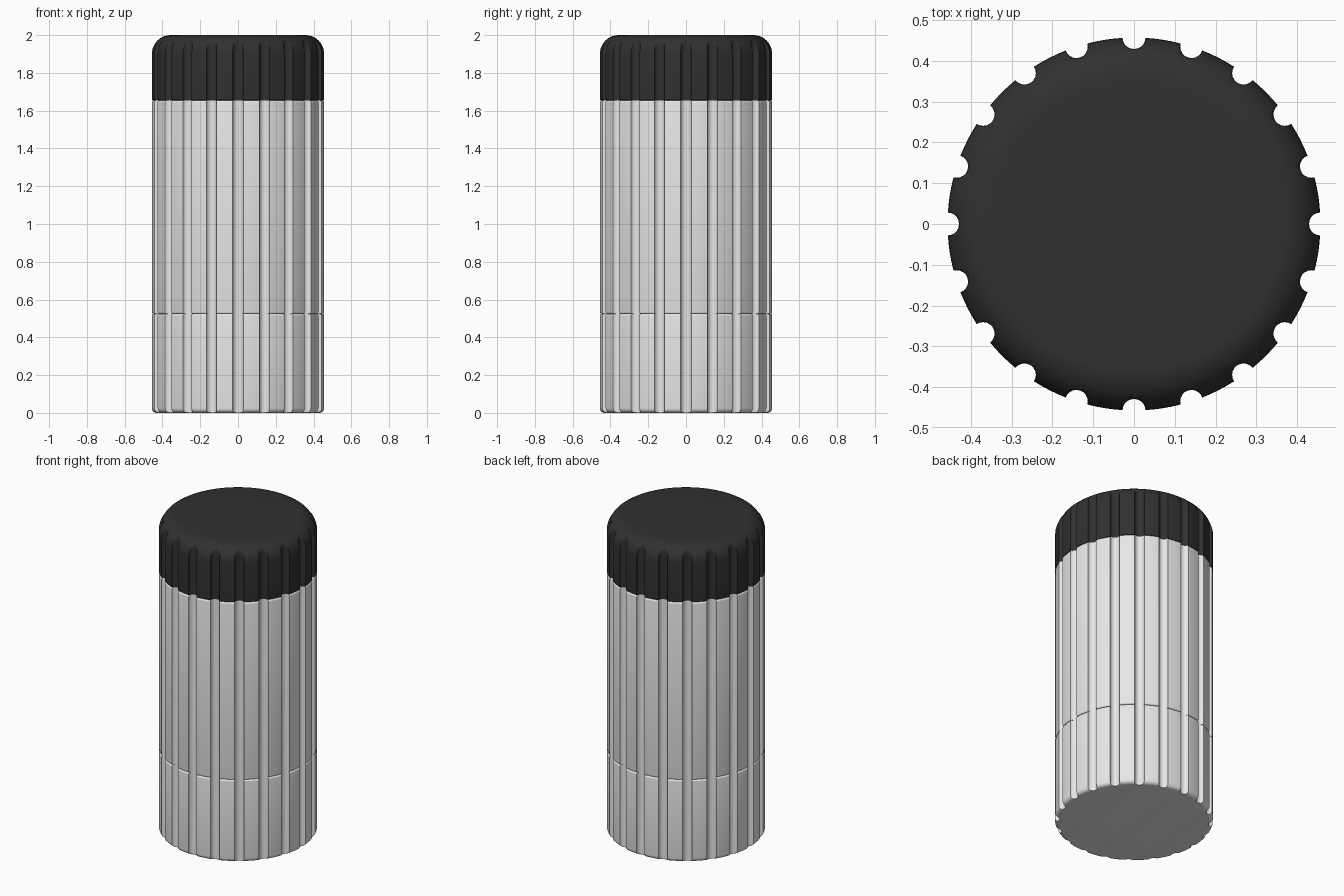
import bpy
import bmesh
from math import sin, cos, pi, hypot, atan2, radians

if "Cube" in bpy.data.objects:
    bpy.data.objects.remove(bpy.data.objects["Cube"], do_unlink=True)

RADIUS = 0.457
GROOVES = 20
GROOVE_RADIUS = 0.028


def material(name, value):
    mat = bpy.data.materials.new(name)
    mat.use_nodes = True
    colour = (value, value, value, 1)
    mat.diffuse_color = colour
    mat.node_tree.nodes["Principled BSDF"].inputs["Base Color"].default_value = colour
    return mat


def fluted_section():
    """Polar points (angle, radius) of a circle with round grooves cut in its rim."""
    points = []
    pitch = 2 * pi / GROOVES
    half = GROOVE_RADIUS / RADIUS
    for g in range(GROOVES):
        centre = g * pitch
        # round groove
        for i in range(11):
            t = pi * i / 10
            x = RADIUS - GROOVE_RADIUS * sin(t)
            y = -GROOVE_RADIUS * cos(t)
            points.append((centre + atan2(y, x), min(RADIUS, hypot(x, y))))
        # plain rim up to the next groove
        for i in range(1, 7):
            points.append((centre + half + (pitch - 2 * half) * i / 7, RADIUS))
    return points


def rounded_profile(bottom, top, bottom_round, top_round, steps):
    """Outer (radius, height) line of a cylinder with rounded ends."""
    quarter = [pi / 2 * i / steps for i in range(steps + 1)]
    low = [(RADIUS - bottom_round * (1 - sin(a)), bottom + bottom_round * (1 - cos(a)))
           for a in quarter]
    high = [(RADIUS - top_round * (1 - cos(a)), top - top_round * (1 - sin(a)))
            for a in quarter]
    return low + high


def fluted_part(name, profile, mat):
    section = fluted_section()
    bm = bmesh.new()
    rings = []
    for r, z in profile:
        rings.append([bm.verts.new((min(r, s) * cos(a), min(r, s) * sin(a), z))
                      for a, s in section])
    count = len(section)
    for lower, upper in zip(rings, rings[1:]):
        for i in range(count):
            j = (i + 1) % count
            bm.faces.new((lower[i], lower[j], upper[j], upper[i]))
    bm.faces.new(rings[0][::-1])
    bm.faces.new(rings[-1])
    mesh = bpy.data.meshes.new(name)
    bm.to_mesh(mesh)
    bm.free()
    mesh.materials.append(mat)
    obj = bpy.data.objects.new(name, mesh)
    bpy.context.collection.objects.link(obj)
    bpy.ops.object.select_all(action="DESELECT")
    obj.select_set(True)
    bpy.context.view_layer.objects.active = obj
    bpy.ops.object.shade_smooth_by_angle(angle=radians(40))
    return obj


light_grey = material("light_grey", 0.8)
black = material("black", 0.03)

# Base ring, main barrel and domed cap
fluted_part("base_ring", rounded_profile(0, 0.525, 0.025, 0.012, 5), light_grey)
fluted_part("barrel", rounded_profile(0.525, 1.655, 0.008, 0.012, 4), light_grey)
fluted_part("cap", rounded_profile(1.655, 2, 0.006, 0.1, 10), black)
